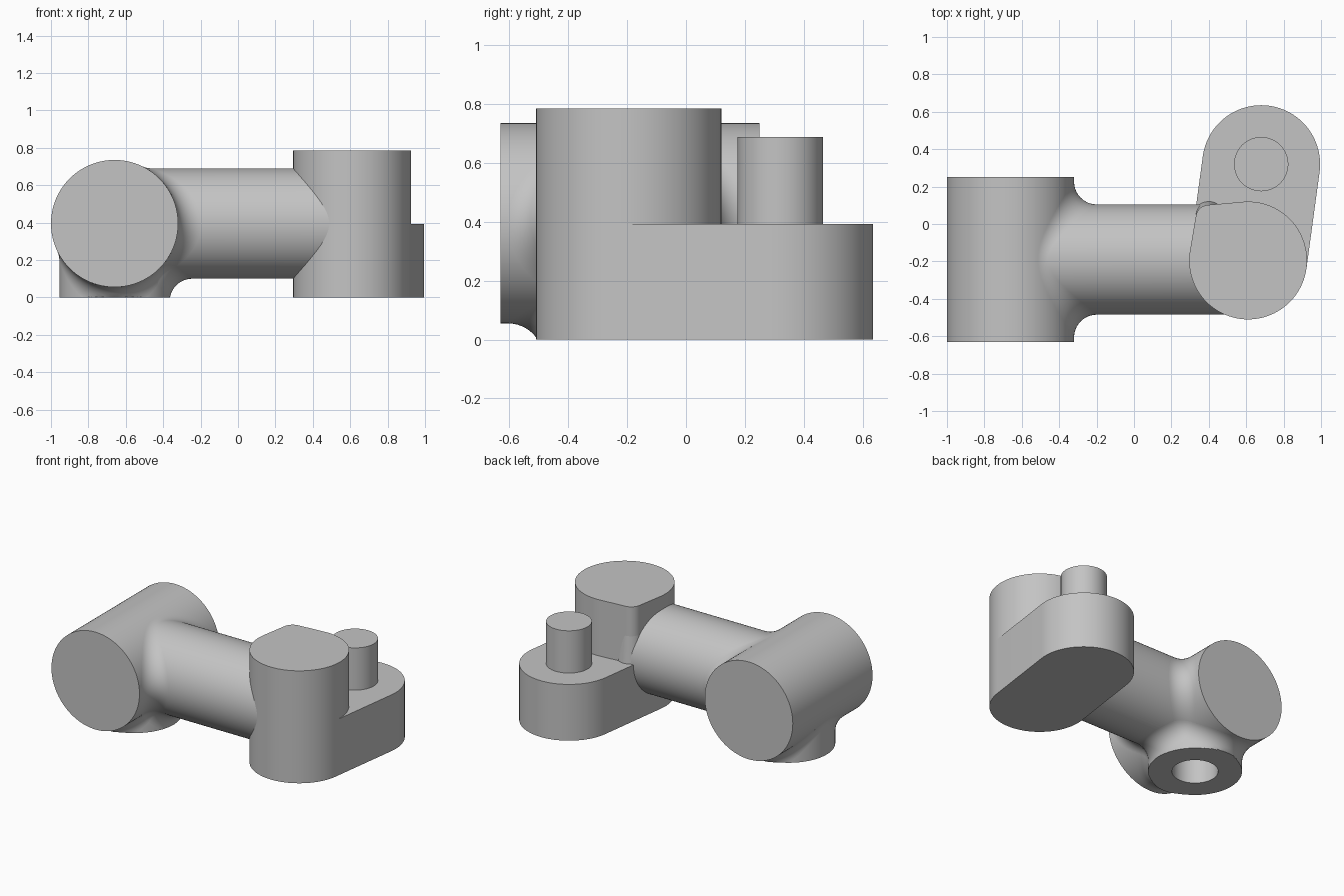
import bpy, bmesh
from math import pi, cos, sin, sqrt
from mathutils import Vector, Matrix
from mathutils.geometry import convex_hull_2d

if "Cube" in bpy.data.objects:
    bpy.data.objects.remove(bpy.data.objects["Cube"], do_unlink=True)

SEG = 96
HUB = Vector((-0.66, -0.19, 0.395))   # where the three cylinder axes meet
BODY_R, PIPE_R, FILLET, PIN_R = 0.34, 0.295, 0.12, 0.145
STEP_Z, TOP_Z = 0.393, 0.785
X, Y, DOWN = Vector((1, 0, 0)), Vector((0, 1, 0)), Vector((0, 0, -1))

grey = bpy.data.materials.new("plain_grey")
grey.use_nodes = True
grey.diffuse_color = (0.55, 0.55, 0.55, 1)
grey.node_tree.nodes["Principled BSDF"].inputs["Base Color"].default_value = grey.diffuse_color


def finish(name, bm, recalc=True):
    if recalc:
        bmesh.ops.recalc_face_normals(bm, faces=bm.faces)
    mesh = bpy.data.meshes.new(name)
    bm.to_mesh(mesh)
    bm.free()
    mesh.materials.append(grey)
    obj = bpy.data.objects.new(name, mesh)
    bpy.context.collection.objects.link(obj)
    return obj


def cylinder(name, start, end, r, r_end=None):
    start, end = Vector(start), Vector(end)
    axis = end - start
    place = Matrix.Translation((start + end) / 2) @ axis.to_track_quat('Z', 'Y').to_matrix().to_4x4()
    bm = bmesh.new()
    bmesh.ops.create_cone(bm, cap_ends=True, segments=SEG, radius1=r,
                          radius2=r if r_end is None else r_end,
                          depth=axis.length, matrix=place)
    return finish(name, bm)


def hull_prism(name, circles, z0, z1):
    """Extrude the outline that wraps tightly around some circles."""
    pts = [(x + r * cos(2 * pi * i / SEG), y + r * sin(2 * pi * i / SEG))
           for x, y, r in circles for i in range(SEG)]
    bm = bmesh.new()
    base = bm.faces.new([bm.verts.new((*pts[i], z0)) for i in convex_hull_2d(pts)])
    top = bmesh.ops.extrude_face_region(bm, geom=[base], use_keep_orig=True)["geom"]
    bmesh.ops.translate(bm, vec=(0, 0, z1 - z0),
                        verts=[v for v in top if isinstance(v, bmesh.types.BMVert)])
    return finish(name, bm)


def fillet_band(name, branch, trunk, a, big, half=False, steps=14):
    """Rolling-ball blend where a branch cylinder leaves a trunk cylinder."""
    side = branch.cross(trunk)
    bm = bmesh.new()
    rings = []
    count = SEG // 2 if half else SEG
    for i in range(count + half):
        t = -pi / 2 + pi * i / count if half else 2 * pi * i / count
        y, z = (a + FILLET) * cos(t), (a + FILLET) * sin(t)
        x = sqrt(max((big + FILLET) ** 2 - z * z, 0))
        k, m = a / (a + FILLET), big / (big + FILLET)
        ball = Vector((x, y, z))
        d1 = (Vector((x, y * k, z * k)) - ball).normalized()
        d2 = (Vector((x * m, y, z * m)) - ball).normalized()
        ring = [ball + FILLET * d1.lerp(d2, s / steps).normalized() for s in range(steps + 1)]
        ring.append(Vector((x * m, 0.8 * a * cos(t), 0.8 * a * sin(t))))
        world = [HUB + branch * p.x + trunk * p.y + side * p.z for p in ring]
        rings.append([bm.verts.new((p.x, p.y, max(p.z, 0))) for p in world])
    n = len(rings[0])
    for i in range(count):
        r0, r1 = rings[i], rings[(i + 1) % len(rings)]
        for j in range(n):
            bm.faces.new((r0[j], r0[(j + 1) % n], r1[(j + 1) % n], r1[j]))
    bmesh.ops.remove_doubles(bm, verts=bm.verts, dist=1e-5)
    return finish(name, bm)


def corner_patch(name, sign, n=10):
    """Spherical patch where the three blends meet."""
    reach = PIPE_R + FILLET
    c = (BODY_R + FILLET) / (reach * sqrt(2))
    x, y, z = reach * c, sign * reach * sqrt(1 - c * c), -reach * c
    ball = HUB + Vector((x, y, z))
    to_arm, to_body, to_foot = (Vector(v).normalized()
                                for v in ((0, -y, -z), (-x, 0, -z), (-x, -y, 0)))
    bm = bmesh.new()
    grid = [[bm.verts.new(ball + FILLET * to_arm.lerp(to_body, i / n).lerp(to_foot, j / n).normalized())
             for j in range(n + 1)] for i in range(n + 1)]
    for i in range(n):
        for j in range(n):
            bm.faces.new((grid[i][j], grid[i + 1][j], grid[i + 1][j + 1], grid[i][j + 1]))
    bmesh.ops.remove_doubles(bm, verts=bm.verts, dist=1e-5)
    bm.normal_update()
    for f in bm.faces:
        if f.normal.dot(ball - f.calc_center_median()) < 0:
            f.normal_flip()
    return finish(name, bm, recalc=False)


# Cross cylinder, arm and foot
body = cylinder("cross_cylinder", (HUB.x, -0.63, HUB.z), (HUB.x, 0.25, HUB.z), BODY_R)
arm = cylinder("arm", HUB, (0.42, HUB.y, HUB.z), PIPE_R)
foot = cylinder("foot", (HUB.x, HUB.y, 0), HUB, PIPE_R)

# Slant the arm's far end so that it stays buried in the link
for v in arm.data.vertices:
    if v.co.x > 0:
        v.co.x += (HUB.y + PIPE_R - v.co.y) * 0.25

# Blind hole in the foot
drill = cylinder("hole_cutter", (HUB.x, HUB.y, -0.1), (HUB.x, HUB.y, 0.3), PIN_R)
drill.hide_render = True
for obj in (body, arm, foot):
    mod = obj.modifiers.new("hole", 'BOOLEAN')
    mod.operation, mod.solver, mod.object = 'DIFFERENCE', 'EXACT', drill
    bpy.context.view_layer.objects.active = obj
    bpy.ops.object.modifier_apply(modifier=mod.name)
bpy.data.objects.remove(drill, do_unlink=True)

# Rounded joints
parts = [body, arm, foot,
         fillet_band("arm_blend", X, Y, PIPE_R, BODY_R),
         fillet_band("foot_body_blend", DOWN, Y, PIPE_R, BODY_R),
         fillet_band("foot_arm_blend", DOWN, X, PIPE_R, PIPE_R, half=True),
         corner_patch("corner_blend_front", -1),
         corner_patch("corner_blend_back", 1)]

# Link, raised block and pin
near_end, far_end = (0.61, -0.195, 0.315), (0.68, 0.32, 0.315)
inner_corner, outer_corner = (0.40, 0.032, 0.07), (0.868, -0.228, 0.05)
parts += [hull_prism("link", [near_end, far_end], 0, STEP_Z),
          hull_prism("raised_block", [near_end, inner_corner, outer_corner], STEP_Z, TOP_Z),
          cylinder("block_corner_flare", (0.40, 0.032, STEP_Z), (0.40, 0.032, 0.6), 0.088, 0.068),
          cylinder("pin", (0.68, 0.32, STEP_Z - 0.05), (0.68, 0.32, 0.688), PIN_R)]

# Smooth the round sides, keep the rims sharp
bpy.ops.object.select_all(action='DESELECT')
for obj in parts:
    obj.select_set(True)
bpy.context.view_layer.objects.active = body
bpy.ops.object.shade_smooth_by_angle(angle=pi / 6)
